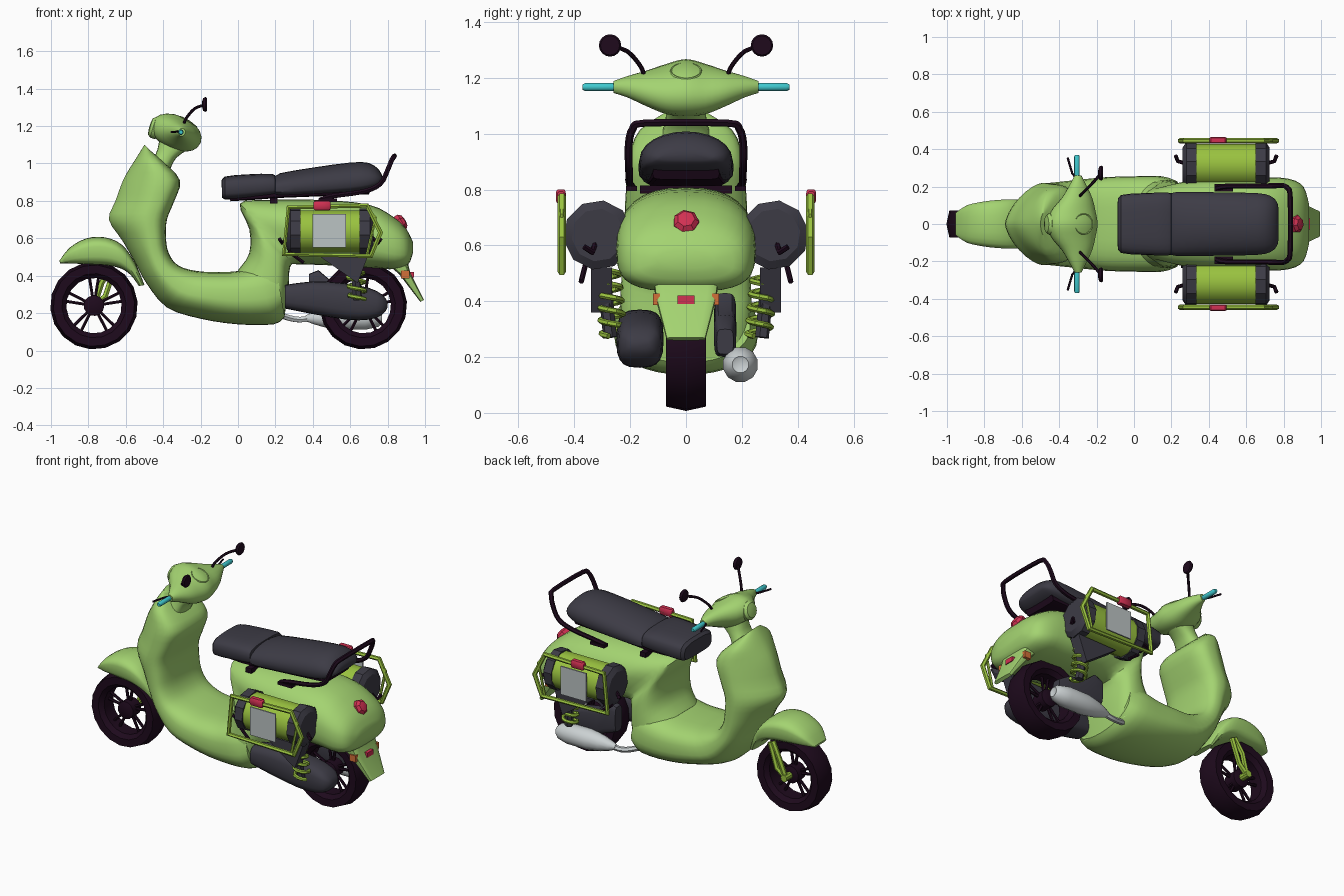
import bpy, bmesh, math
from mathutils import Vector as V


def material(name, *rgb):
    m = bpy.data.materials.new(name)
    m.diffuse_color = (*rgb, 1)
    return m


GREEN = material("body_green", 0.37, 0.655, 0.165)
LIME = material("lime", 0.32, 0.54, 0.05)
BLACK = material("purple_black", 0.013, 0.003, 0.012)
GREY = material("dark_grey", 0.046, 0.044, 0.06)
SILVER = material("silver", 0.6, 0.64, 0.65)
PLATE = material("plate_grey", 0.5, 0.55, 0.55)
RED = material("red", 0.64, 0.03, 0.085)
ORANGE = material("orange", 0.65, 0.16, 0.04)
TEAL = material("turquoise", 0.05, 0.58, 0.62)


def finish(name, mat, bm):
    bmesh.ops.recalc_face_normals(bm, faces=bm.faces)
    me = bpy.data.meshes.new(name)
    bm.to_mesh(me)
    bm.free()
    ob = bpy.data.objects.new(name, me)
    bpy.context.collection.objects.link(ob)
    me.materials.append(mat)
    return ob


def smooth_path(rows, steps):
    """Catmull-Rom interpolation of rows of numbers."""
    if steps < 2:
        return [tuple(r) for r in rows]
    out = []
    for i in range(len(rows) - 1):
        q = [rows[max(0, min(len(rows) - 1, i + j))] for j in (-1, 0, 1, 2)]
        for s in range(steps):
            t = s / steps
            out.append(tuple(0.5 * (2 * b + (c - a) * t + (2 * a - 5 * b + 4 * c - d) * t * t
                                    + (3 * b - a - 3 * c + d) * t ** 3) for a, b, c, d in zip(*q)))
    return out + [tuple(rows[-1])]


def loft(name, mat, frames, n=24, eo=2.5, ei=2.5, k=0.0, steps=3, closed=False):
    """Skin superellipse rings; a frame is centre, u axis, v axis and optional own eo and k."""
    bm, rings = bmesh.new(), []
    for f in smooth_path(frames, steps):
        c, u, v = V(f[:3]), V(f[3:6]), V(f[6:9])
        if len(f) > 9:
            eo, k = f[9:]
        ring = []
        for i in range(n):
            a = 2 * math.pi * i / n
            ca, sa = math.cos(a), math.sin(a)
            e = 2 / (eo if ca > 0 else ei)
            x = math.copysign(abs(ca) ** e, ca) * (1 + k if ca > 0 else 1 - k) - k
            y = math.copysign(abs(sa) ** e, sa)
            ring.append(bm.verts.new(c + u * x + v * y))
        rings.append(ring)
    for r, q in zip(rings, rings[1:] + ([rings[0]] if closed else [])):
        for i in range(n):
            bm.faces.new((r[i], r[(i + 1) % n], q[(i + 1) % n], q[i]))
    if not closed:
        bm.faces.new(rings[0])
        bm.faces.new(rings[-1])
    return finish(name, mat, bm)


def side(rows, y=0):
    """Frames from outer point (x, z), inner point (x, z) and half width."""
    return [((a + c) / 2, y, (b + d) / 2, (a - c) / 2, 0, (b - d) / 2, 0, w, 0, *o) for a, b, c, d, w, *o in rows]


def lathe(name, mat, profile, centre, axis, n=16, closed=False):
    """Turned part; profile is (offset along axis, radius)."""
    ax = V(axis).normalized()
    u = ax.orthogonal().normalized()
    v = ax.cross(u)
    return loft(name, mat, [(*(V(centre) + ax * t), *(u * r), *(v * r)) for t, r in profile],
                n, 2, 2, steps=1, closed=closed)


def tube(name, mat, pts, r, steps=1, cyclic=False):
    cu = bpy.data.curves.new(name, 'CURVE')
    cu.dimensions, cu.bevel_depth, cu.bevel_resolution, cu.use_fill_caps = '3D', r, 1, True
    pts = smooth_path(pts, steps)
    sp = cu.splines.new('POLY')
    sp.points.add(len(pts) - 1)
    for p, c in zip(sp.points, pts):
        p.co = (*c, 1)
    sp.use_cyclic_u = cyclic
    tmp = bpy.data.objects.new(name + "_path", cu)
    bpy.context.collection.objects.link(tmp)
    me = bpy.data.meshes.new_from_object(tmp.evaluated_get(bpy.context.evaluated_depsgraph_get()))
    bpy.data.objects.remove(tmp)
    bm = bmesh.new()
    bm.from_mesh(me)
    bmesh.ops.remove_doubles(bm, verts=bm.verts, dist=1e-5)
    return finish(name, mat, bm)


def prism(name, mat, outline, y0, y1):
    bm = bmesh.new()
    a, b = [[bm.verts.new((x, y, z)) for x, z in outline] for y in (y0, y1)]
    bm.faces.new(a)
    bm.faces.new(b)
    for i in range(len(a)):
        j = (i + 1) % len(a)
        bm.faces.new((a[i], a[j], b[j], b[i]))
    return finish(name, mat, bm)


def box(name, mat, c, s):
    x, z = s[0] / 2, s[2] / 2
    return prism(name, mat, [(c[0] - x, c[2] - z), (c[0] + x, c[2] - z), (c[0] + x, c[2] + z),
                             (c[0] - x, c[2] + z)], c[1] - s[1] / 2, c[1] + s[1] / 2)


# Leg shield with pointed nose, flowing into the rounder floor
loft("leg_shield_and_floor", GREEN, side([
    (-.50, 1.10, -.47, 1.07, .06, 1.8, .2), (-.55, 1.02, -.40, 1.01, .165, 1.7, .2),
    (-.61, .92, -.31, .91, .205, 1.6, .2), (-.655, .80, -.34, .80, .215, 1.5, .25),
    (-.69, .70, -.38, .70, .22, 1.5, .3), (-.62, .59, -.385, .60, .22, 1.6, .25),
    (-.55, .47, -.37, .52, .22, 1.7, .1), (-.49, .36, -.32, .455, .225, 1.8, 0),
    (-.38, .23, -.22, .425, .235, 1.9, -.1), (-.20, .17, -.10, .42, .25, 2, -.1),
    (0, .14, 0, .425, .255, 2.1, -.1), (.19, .14, .10, .45, .255, 2.1, -.1),
    (.25, .18, .2, .46, .23, 2.1, -.1)]), 32, ei=3.2)

# Rear body, rising from the floor and running back to the tail
loft("rear_body", GREEN, side([
    (.25, .19, 0, .43, .235), (.27, .33, .06, .52, .235), (.28, .45, .06, .65, .225),
    (.33, .46, .01, .785, .2), (.5, .455, .15, .805, .235), (.63, .445, .45, .805, .248),
    (.74, .44, .7, .78, .25), (.84, .435, .83, .715, .24), (.91, .46, .90, .65, .2),
    (.935, .52, .935, .58, .11)]), 32, 3, 2.5, -.15)

# Front mudguard and rear flap
loft("front_mudguard", GREEN, side([
    (-.955, .48, -.95, .465, .06), (-.90, .55, -.88, .465, .10), (-.81, .60, -.79, .46, .12),
    (-.71, .605, -.70, .455, .13), (-.62, .565, -.63, .44, .13), (-.55, .47, -.575, .405, .11),
    (-.50, .35, -.53, .345, .08)]), 20, 2.3, 4, -.3)
loft("rear_flap", GREEN, side([(.91, .46, .80, .46, .115), (.92, .42, .86, .41, .11),
                               (.995, .27, .975, .26, .07)]), 16, 5, 5, steps=1)

# Handlebar head, lofted across, with neck, headlight and dial
half = [(.0, -.33, 1.165, .142, .085), (.07, -.325, 1.16, .125, .075), (.14, -.305, 1.162, .085, .055),
        (.21, -.30, 1.168, .045, .034), (.26, -.30, 1.167, .018, .02)]
rows = [(-r[0], *r[1:]) for r in half[:0:-1]] + half
loft("handlebar_head", GREEN, [(x, y, z, -a * .92, 0, a * .38, b * .38, 0, b)
                               for y, x, z, a, b in rows], 20, 2.1, 2.1)
loft("steering_neck", GREEN, side([(-.50, .98, -.37, .95, .1), (-.44, 1.05, -.33, 1.03, .075),
                                   (-.42, 1.13, -.24, 1.09, .07)]), 20)
lathe("headlight", GREEN, [(0, .058), (.03, .058), (.045, .045), (.05, .02)], (-.425, 0, 1.185), (-1, 0, .3))
lathe("dial", GREEN, [(-.03, .05), (.006, .06), (.014, .055), (.008, .045), (-.002, .02)],
      (-.275, 0, 1.215), (.5, 0, .87), 20)

for s in (-1, 1):
    # Grips, levers and mirrors
    lathe("grip", TEAL, [(.24, .012), (.25, .015), (.36, .015), (.37, .010)], (-.305, 0, 1.167), (0, s, 0), 10)
    tube("brake_lever", BLACK, [(-.30, s * .235, 1.17), (-.33, s * .27, 1.17), (-.355, s * .355, 1.168)], .006)
    tube("mirror_stem", BLACK, [(-.29, s * .15, 1.21), (-.275, s * .165, 1.245), (-.23, s * .21, 1.295),
                                (-.18, s * .265, 1.312)], .008, 3)
    lathe("mirror", BLACK, [(-.014, .015), (-.008, .034), (.004, .04), (.012, .034)],
          (-.178, s * .272, 1.316), (1, 0, 0))

    # Pannier roll with end caps
    c = (0, s * .315, .637)
    lathe("pannier_roll", LIME, [(.3, .116), (.68, .116)], c, (1, 0, 0), 12)
    for a, d in ((.335, -1), (.65, 1)):
        lathe("pannier_cap", GREY, [(0, .125), (d * .055, .125), (d * .075, .095)], (a, c[1], c[2]), (1, 0, 0), 10)
    # Frame, plate, side lamp and hooks
    y = s * .445
    frame = [(.27, y, .765), (.69, y, .775), (.762, y, .63), (.71, y, .505), (.245, y, .515)]
    tube("pannier_frame", LIME, frame, .015, cyclic=True)
    tube("frame_inner_bar", LIME, [(.69, y, .76), (.735, y, .71), (.69, y, .51)], .009)
    box("number_plate", PLATE, (.487, s * .442, .64), (.18, .009, .18))
    loft("side_lamp", RED, [(x, s * .448, .775, 0, 0, r, 0, r * .7, 0) for x, r in
                            ((.405, .018), (.413, .026), (.487, .026), (.495, .018))], 12, 4, 4, steps=1)
    for x in (.235, .75):
        d = .04 if x < .5 else -.04
        tube("strap_hook", BLACK, [(x + d, s * .325, .61), (x, s * .335, .575), (x - d * .3, s * .365, .595)], .011)
    tube("frame_peg", BLACK, [(.27, s * .36, .53), (.31, s * .368, .50), (.35, s * .375, .47)], .01)

    # Suspension bracket, damper and coil
    prism("bracket", GREY, [(.42, .515), (.70, .52), (.64, .36)], s * .265, s * .34)
    tube("damper", GREY, [(.62, s * .295, .5), (.64, s * .272, .27)], .025)
    tube("coil_spring", LIME, [(.62 + .02 * t + .045 * math.cos(31 * t), s * (.28 - .02 * t) + .042 * math.sin(31 * t),
                                .51 - .235 * t) for t in [i / 50 for i in range(51)]], .011)
    # Turn signal
    box("rear_signal", ORANGE, (.895, s * .106, .407), (.045, .024, .042))

# Seat in two cushions over a thin base
loft("front_cushion", GREY, side([(-.088, .90, -.085, .825, .12), (-.07, .93, -.07, .808, .155),
                                  (.05, .942, .05, .815, .165), (.18, .945, .18, .828, .168),
                                  (.2, .93, .2, .835, .16)]), 24, 3, 4, steps=2)
loft("rear_cushion", GREY, side([(.2, .925, .2, .835, .16), (.225, .948, .22, .825, .17),
                                 (.4, .978, .4, .832, .17), (.6, 1.005, .6, .845, .167),
                                 (.7, 1.003, .7, .862, .16), (.755, .965, .75, .885, .135),
                                 (.772, .93, .77, .905, .1)]), 24, 2, 4, .25, steps=2)
loft("seat_base", BLACK, side([(-.05, .83, -.04, .798, .10), (.1, .84, .12, .808, .13), (.2, .85, .2, .815, .14),
                               (.72, .88, .70, .835, .12)]), 16, 5, 5, steps=1)
box("seat_mount", BLACK, (.19, 0, .80), (.04, .33, .03))

# Grab rail looping behind the seat
rail = [(.44, .19, .805), (.50, .203, .825), (.67, .203, .85), (.76, .205, .89), (.80, .205, .965),
        (.822, .19, 1.018), (.835, .145, 1.038)]
tube("grab_rail", BLACK, rail + [(x, -y, z) for x, y, z in reversed(rail)], .014, 3)
for s in (-1, 1):
    box("rail_foot", BLACK, (.48, s * .195, .803), (.1, .04, .018))

# Wheels: tyre, rim ring, hub and spokes
for tag, cx in (("front", -.77), ("rear", .67)):
    c = (cx, 0, .24)
    lathe(tag + "_tyre", BLACK, [(-.045, .148), (-.07, .172), (-.072, .218), (0, .234), (.072, .218), (.07, .172),
                                 (.045, .148)], c, (0, 1, 0), 18, True)
    lathe(tag + "_hub", BLACK, [(-.05, .03), (-.04, .055), (.04, .055), (.05, .03)], c, (0, 1, 0), 14)
    for i in range(5):
        for d in (-.16, .16):
            a = math.tau * (i + .25) / 5 + d
            u = V((math.cos(a), 0, math.sin(a)))
            tube(tag + "_spoke", BLACK, [V(c) + u * .04, V(c) + u * .16], .009)

# Single sided front fork link
for p in ([(-.77, .09, .24), (-.71, .095, .29), (-.66, .09, .44)], [(-.77, .09, .24), (-.73, .1, .36), (-.68, .09, .45)]):
    tube("fork_link", LIME, p, .016)
lathe("fork_axle", LIME, [(.03, .022), (.11, .022)], (-.77, 0, .24), (0, 1, 0), 10)

# Engine cover, gearbox and exhaust
loft("engine_cover", GREY, side([(.25, .35, .25, .225, .07), (.40, .37, .40, .195, .082), (.57, .36, .58, .165, .085),
                                 (.70, .335, .70, .165, .08), (.77, .30, .77, .19, .07),
                                 (.80, .26, .80, .23, .035)], -.165), 20, 3, 3, steps=2)
loft("gearbox", GREY, side([(.38, .41, .38, .25, .035), (.43, .43, .46, .22, .04), (.50, .37, .52, .2, .04),
                            (.62, .35, .62, .2, .04), (.70, .30, .70, .21, .03)], .14), 16, 4, 4, steps=1)
lathe("muffler", SILVER, [(.36, .015), (.40, .032), (.46, .05), (.54, .064), (.68, .064), (.75, .048),
                          (.77, .03), (.765, .02)], (0, .195, .173), (1, 0, 0), 12)
tube("exhaust_pipe", SILVER, [(.2, .15, .20), (.27, .175, .175), (.33, .19, .165), (.40, .195, .173)], .017, 2)

# Tail lamp and reflector
lathe("tail_lamp", RED, [(-.05, .047), (.01, .047), (.026, .032), (.03, .01)], (.868, 0, .682), (1, 0, .6), 7)
box("reflector", RED, (.925, 0, .405), (.03, .06, .03))

# Smooth shading with crisp edges
for ob in bpy.data.objects:
    if ob.type == 'MESH':
        ob.select_set(True)
        bpy.context.view_layer.objects.active = ob
bpy.ops.object.shade_smooth_by_angle(angle=math.radians(35))
